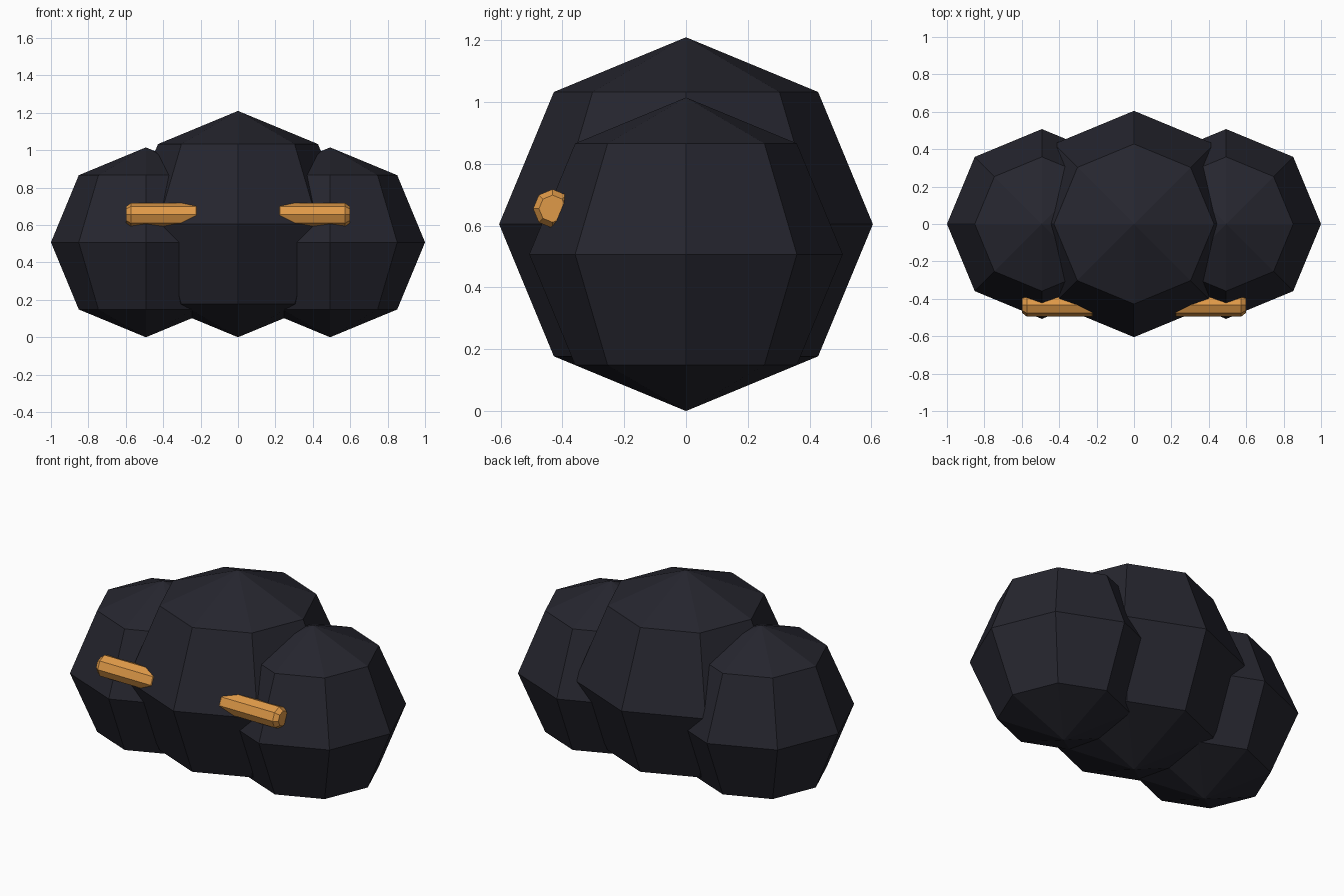
import bpy, bmesh
from math import cos, sin, pi

if "Cube" in bpy.data.objects:
    bpy.data.objects.remove(bpy.data.objects["Cube"])


def material(name, rgb):
    m = bpy.data.materials.new(name)
    m.diffuse_color = (*rgb, 1.0)
    m.use_nodes = True
    m.node_tree.nodes["Principled BSDF"].inputs["Base Color"].default_value = m.diffuse_color
    return m


DARK = material("dark charcoal", (0.019, 0.019, 0.028))
ORANGE = material("amber orange", (0.74, 0.32, 0.065))


def add_object(name, bm, mat):
    bmesh.ops.recalc_face_normals(bm, faces=bm.faces)
    mesh = bpy.data.meshes.new(name)
    bm.to_mesh(mesh)
    bm.free()
    mesh.materials.append(mat)
    ob = bpy.data.objects.new(name, mesh)
    bpy.context.collection.objects.link(ob)
    return ob


def puff(name, x, r):
    """Faceted low-poly ball resting on the ground."""
    bm = bmesh.new()
    bmesh.ops.create_uvsphere(bm, u_segments=8, v_segments=4, radius=r)
    ob = add_object(name, bm, DARK)
    ob.location = (x, 0, r)


def bar(name, side):
    """Eight-sided bar along x with chamfered ends."""
    bm = bmesh.new()
    rings = []
    for x, r in ((0.20, 0.044), (0.225, 0.063), (0.573, 0.063), (0.598, 0.044)):
        rings.append([bm.verts.new((side * x,
                                    -0.432 + r * cos(k * pi / 4),
                                    0.655 + r * sin(k * pi / 4)))
                      for k in range(8)])
    for a, b in zip(rings, rings[1:]):
        for k in range(8):
            n = (k + 1) % 8
            bm.faces.new((a[k], a[n], b[n], b[k]))
    bm.faces.new(rings[0])
    bm.faces.new(rings[-1])
    add_object(name, bm, ORANGE)


# Body: large middle ball with a smaller one on each side
puff("body_middle", 0, 0.605)
for label, s in (("left", -1), ("right", 1)):
    puff("body_" + label, s * 0.4925, 0.5075)
    # Slit eye sunk into the front
    bar("eye_" + label, s)
